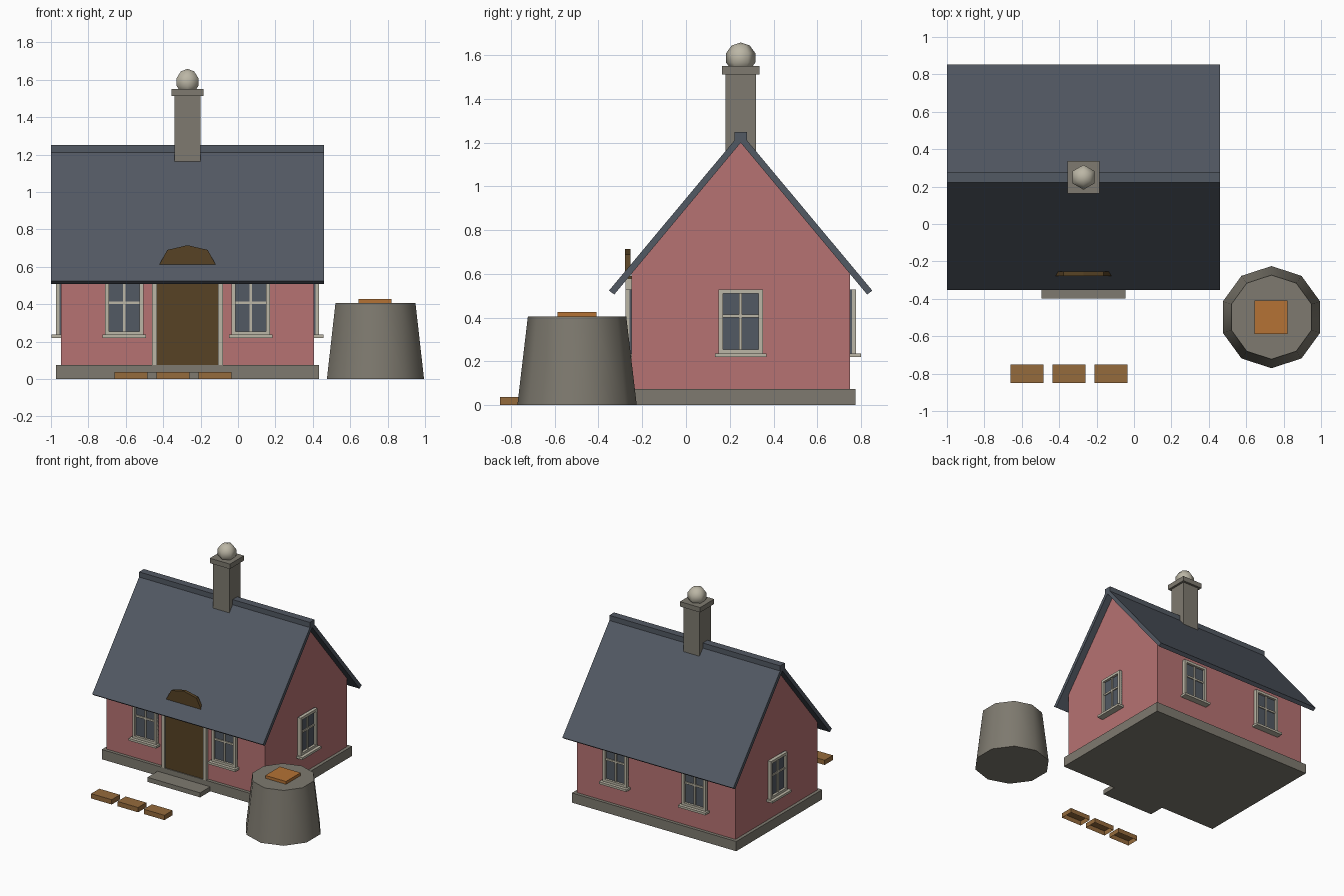
import bpy, bmesh, math
from mathutils import Matrix, Vector

old = bpy.data.objects.get("Cube")
if old:
    bpy.data.objects.remove(old)


def material(name, rgb):
    m = bpy.data.materials.new(name)
    m.use_nodes = True
    col = (*rgb, 1)
    m.diffuse_color = col
    m.node_tree.nodes["Principled BSDF"].inputs["Base Color"].default_value = col
    return m


PINK = material("pink plaster", (0.47, 0.17, 0.17))
SLATE = material("slate blue", (0.085, 0.10, 0.125))
STONE = material("grey stone", (0.21, 0.195, 0.16))
CREAM = material("cream trim", (0.50, 0.47, 0.38))
DARK = material("dark wood", (0.095, 0.055, 0.018))
WOOD = material("brown wood", (0.30, 0.145, 0.045))
ORANGE = material("orange wood", (0.46, 0.17, 0.035))


def add_box(bm, x, y, z, mat=0):
    """Add a box given (low, high) ranges on each axis."""
    size = [b - a for a, b in (x, y, z)]
    mid = [(a + b) / 2 for a, b in (x, y, z)]
    mtx = Matrix.Translation(mid) @ Matrix.Diagonal((*size, 1))
    verts = bmesh.ops.create_cube(bm, size=1, matrix=mtx)["verts"]
    for f in {f for v in verts for f in v.link_faces}:
        f.material_index = mat


def finish(bm, name, *mats):
    mesh = bpy.data.meshes.new(name)
    bmesh.ops.recalc_face_normals(bm, faces=bm.faces)
    bm.to_mesh(mesh)
    bm.free()
    for m in mats:
        mesh.materials.append(m)
    ob = bpy.data.objects.new(name, mesh)
    bpy.context.collection.objects.link(ob)
    return ob


def box(name, x, y, z, mat):
    bm = bmesh.new()
    add_box(bm, x, y, z)
    return finish(bm, name, mat)


def prism(name, points, depth, mat):
    """Extrude a closed outline of 3D points along the depth vector."""
    bm = bmesh.new()
    face = bm.faces.new([bm.verts.new(p) for p in points])
    out = bmesh.ops.extrude_face_region(bm, geom=[face])["geom"]
    moved = [v for v in out if isinstance(v, bmesh.types.BMVert)]
    bmesh.ops.translate(bm, verts=moved, vec=depth)
    return finish(bm, name, mat)


def smooth(ob, angle):
    bpy.ops.object.select_all(action="DESELECT")
    ob.select_set(True)
    bpy.context.view_layer.objects.active = ob
    bpy.ops.object.shade_smooth_by_angle(angle=math.radians(angle))


CX, CY = -0.27, 0.25      # house centre
HX, HY = 0.677, 0.5       # wall half sizes
PEAK, SLOPE = 1.2, 1.2    # underside of the ridge and roof pitch

# Walls with gables, plinth and doorstep
eave = PEAK - SLOPE * HY
outline = [(-HY, 0.05), (HY, 0.05), (HY, eave), (0, PEAK), (-HY, eave)]
prism("walls", [(CX - HX, CY + y, z) for y, z in outline], (2 * HX, 0, 0), PINK)
box("plinth", (CX - HX - 0.025, CX + HX + 0.025),
    (CY - HY - 0.025, CY + HY + 0.025), (0, 0.075), STONE)
box("doorstep", (CX - 0.225, CX + 0.225), (-0.398, -0.26), (0, 0.035), STONE)

# Roof slopes and ridge cap
slab = [(0, PEAK), (0.578, PEAK - SLOPE * 0.578), (0.602, 0.524), (0, PEAK + 0.045)]
for name, side in (("front_roof", -1), ("back_roof", 1)):
    prism(name, [(-1, CY + side * y, z) for y, z in slab], (1.46, 0, 0), SLATE)
box("ridge_cap", (-1, 0.46), (CY - 0.029, CY + 0.029), (1.205, 1.25), SLATE)

# Chimney with cap and ball
box("chimney", (CX - 0.069, CX + 0.069), (CY - 0.069, CY + 0.069), (1.0, 1.515), STONE)
box("chimney_cap", (CX - 0.086, CX + 0.086), (CY - 0.086, CY + 0.086), (1.512, 1.55), STONE)
bm = bmesh.new()
bmesh.ops.create_uvsphere(bm, u_segments=6, v_segments=5, radius=0.07,
                          matrix=Matrix.Translation((CX, CY, 1.588)))
smooth(finish(bm, "chimney_ball", CREAM), 70)


# Windows, built facing -y and then turned onto their wall
def window(name, x, y, turn):
    bm = bmesh.new()
    w, bar, low, high = 0.102, 0.02, 0.235, 0.53
    add_box(bm, (-w, w), (-0.008, 0.01), (low, high), 1)
    for s in (-1, 1):
        edge = sorted((s * w, s * (w - bar)))
        add_box(bm, edge, (-0.026, 0), (low, high))
    for z in (low, high - bar):
        add_box(bm, (bar - w, w - bar), (-0.026, 0), (z, z + bar))
    add_box(bm, (-0.007, 0.007), (-0.016, 0), (low, high))
    add_box(bm, (-w + bar, w - bar), (-0.016, 0), (0.4, 0.414))
    add_box(bm, (-0.117, 0.117), (-0.05, 0), (0.22, 0.237))
    ob = finish(bm, name, CREAM, SLATE)
    ob.matrix_world = Matrix.Translation((x, y, 0)) @ Matrix.Rotation(turn, 4, "Z")


for side, label in ((-1, "right"), (1, "left")):
    x = CX + side * 0.338
    window("front_window_" + label, x, CY - HY, 0)
    window("back_window_" + label, x, CY + HY, math.pi)
    window("side_window_" + label, CX + side * HX, CY, side * math.pi / 2)

# Door, its posts and the arch that rises through the roof
box("door", (CX - 0.165, CX + 0.165), (-0.268, -0.24), (0.075, 0.59), DARK)
for side, label in ((-1, "right"), (1, "left")):
    mid = CX + side * 0.177
    box("door_post_" + label, (mid - 0.0135, mid + 0.0135), (-0.277, -0.24),
        (0.075, 0.58), CREAM)
half = [(0.165, 0.585), (0.108, 0.69), (0, 0.715), (-0.108, 0.69), (-0.165, 0.585)]
prism("door_arch", [(CX + x, -0.278, z) for x, z in half], (0, 0.024, 0), DARK)

# Tapered stone well with a square wooden lid
bm = bmesh.new()
place = Matrix.Translation((0.735, -0.498, 0.2025)) @ Matrix.Rotation(math.radians(18), 4, "Z")
bmesh.ops.create_cone(bm, cap_ends=True, segments=10, radius1=0.273, radius2=0.225,
                      depth=0.405, matrix=place)
top = max(bm.verts, key=lambda v: v.co.y).co
if abs(top.x - 0.735) > 0.01:
    bmesh.ops.rotate(bm, verts=bm.verts, cent=Vector((0.735, -0.498, 0)),
                     matrix=Matrix.Rotation(math.radians(18), 3, "Z"))
smooth(finish(bm, "stone_well", STONE), 45)
box("well_lid", (0.645, 0.822), (-0.588, -0.41), (0.4, 0.427), ORANGE)

# Three low planters, open underneath
for i in range(3):
    x = -0.66 + i * 0.225
    bm = bmesh.new()
    add_box(bm, (x, x + 0.176), (-0.85, -0.75), (0, 0.037))
    bmesh.ops.delete(bm, geom=[f for f in bm.faces if f.calc_center_median().z < 0.01],
                     context="FACES")
    finish(bm, "planter_%d" % (i + 1), WOOD)
